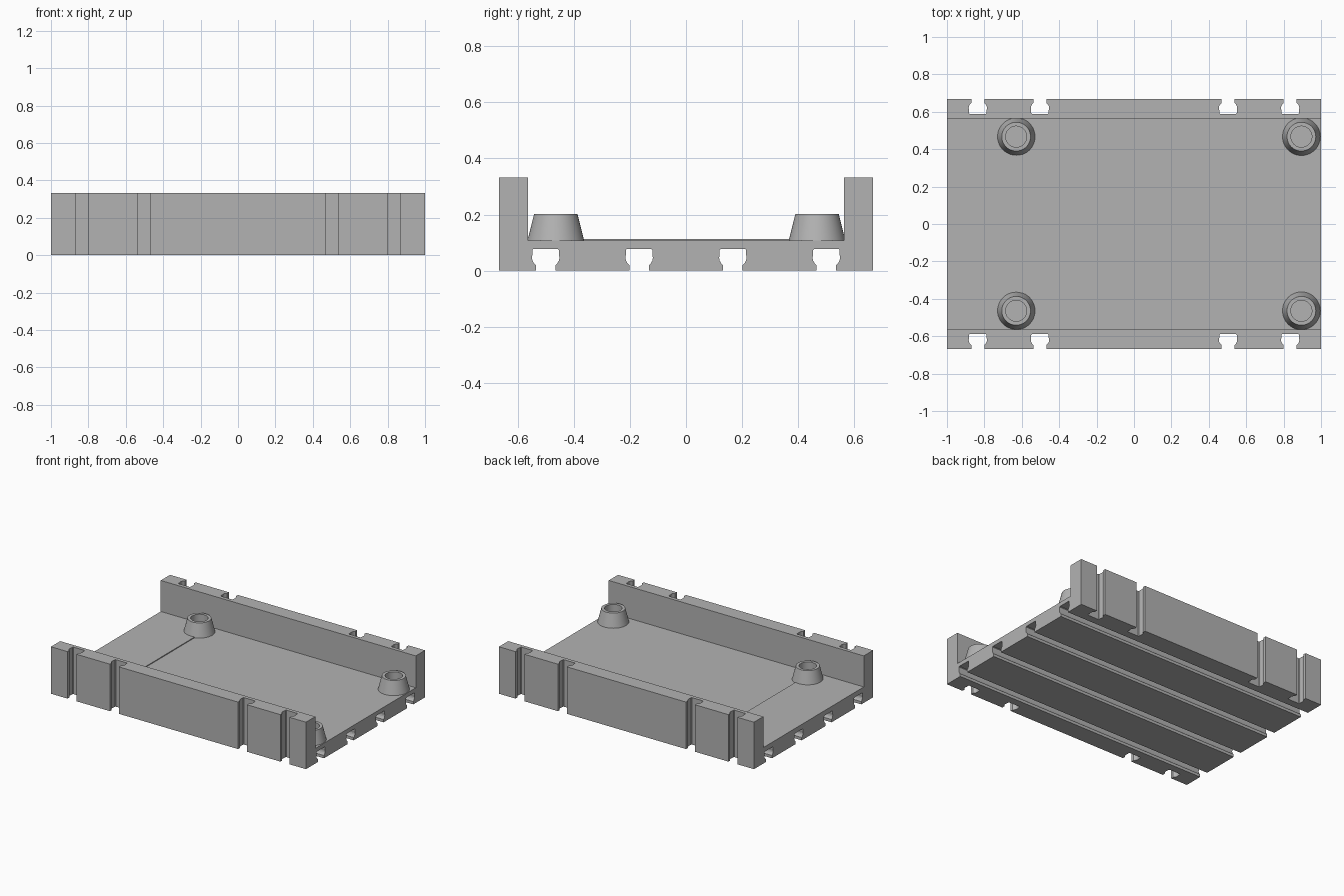
import bpy, bmesh, math
from mathutils import Matrix

if "Cube" in bpy.data.objects:
    bpy.data.objects.remove(bpy.data.objects["Cube"])

HALF_Y, WALL_Y, HEIGHT = 0.667, 0.563, 0.333
FLOOR, STEP = 0.107, 0.113

grey = bpy.data.materials.new("plain grey")
grey.use_nodes = True
grey.diffuse_color = (0.45, 0.45, 0.45, 1)
grey.node_tree.nodes["Principled BSDF"].inputs["Base Color"].default_value = (0.45, 0.45, 0.45, 1)


def make(name, bm):
    bmesh.ops.recalc_face_normals(bm, faces=bm.faces)
    mesh = bpy.data.meshes.new(name)
    bm.to_mesh(mesh)
    bm.free()
    mesh.materials.append(grey)
    obj = bpy.data.objects.new(name, mesh)
    bpy.context.collection.objects.link(obj)
    return obj


def prism(bm, points, direction):
    """Extrude a closed outline of 3D points along a vector."""
    face = bm.faces.new([bm.verts.new(p) for p in points])
    grown = bmesh.ops.extrude_face_region(bm, geom=[face])
    verts = [v for v in grown["geom"] if isinstance(v, bmesh.types.BMVert)]
    bmesh.ops.translate(bm, verts=verts, vec=direction)


# Half of the keyhole groove: (half width, depth), from the mouth inward
half = [(0.035, 0), (0.035, 0.02), (0.042, 0.027), (0.047, 0.036),
        (0.049, 0.046), (0.047, 0.06), (0.047, 0.074), (0.043, 0.078)]
groove = [(-w, d) for w, d in half] + [(w, d) for w, d in reversed(half)]

# Tray: U-shaped section with four grooves along the underside
section = [(-HALF_Y, 0)]
for yc in (-0.5, -0.167, 0.167, 0.5):
    section += [(yc + w, d) for w, d in groove]
section += [(HALF_Y, 0), (HALF_Y, HEIGHT), (WALL_Y, HEIGHT), (WALL_Y, FLOOR),
            (-WALL_Y, FLOOR), (-WALL_Y, HEIGHT), (-HALF_Y, HEIGHT)]
bm = bmesh.new()
prism(bm, [(-1, y, z) for y, z in section], (2, 0, 0))
tray = make("tray", bm)

# Upright grooves cut into the outside of both walls
bm = bmesh.new()
for side in (-1, 1):
    for xc in (-0.835, -0.503, 0.503, 0.835):
        outline = [(xc + w, side * (HALF_Y - d if d else HALF_Y + 0.05), -0.1)
                   for w, d in groove]
        prism(bm, outline, (0, 0, HEIGHT + 0.2))
cutter = make("wall_groove_cutter", bm)
cutter.hide_render = True
cutter.hide_viewport = True
cutter.display_type = 'WIRE'
cut = tray.modifiers.new("wall grooves", 'BOOLEAN')
cut.operation = 'DIFFERENCE'
cut.solver = 'EXACT'
cut.object = cutter

# Slightly raised floor at one end
bm = bmesh.new()
prism(bm, [(-1, -WALL_Y, FLOOR), (-0.6, -WALL_Y, FLOOR),
           (-0.6, WALL_Y, FLOOR), (-1, WALL_Y, FLOOR)], (0, 0, STEP - FLOOR))
make("raised_floor", bm)


# Tapered, hollow standoffs
def standoff(name, x, y):
    bm = bmesh.new()
    profile = [(0.101, FLOOR), (0.077, 0.203), (0.056, 0.203), (0.056, STEP + 0.002), (0, STEP + 0.002)]
    verts = [bm.verts.new((r, 0, z)) for r, z in profile]
    edges = [bm.edges.new(pair) for pair in zip(verts, verts[1:])]
    bmesh.ops.spin(bm, geom=verts + edges, cent=(0, 0, 0), axis=(0, 0, 1),
                   angle=math.tau, steps=48, use_merge=True)
    bmesh.ops.remove_doubles(bm, verts=bm.verts, dist=1e-5)
    bm.transform(Matrix.Translation((x, y, 0)))
    obj = make(name, bm)
    for face in obj.data.polygons:
        if face.normal.z < 0:
            obj.data.flip_normals()
            break
    bpy.ops.object.select_all(action='DESELECT')
    obj.select_set(True)
    bpy.context.view_layer.objects.active = obj
    bpy.ops.object.shade_smooth_by_angle(angle=math.radians(30))


for x, end in ((-0.63, "right"), (0.895, "left")):
    for y, side in ((-0.464, "front"), (0.467, "back")):
        standoff(f"{side}_{end}_standoff", x, y)
